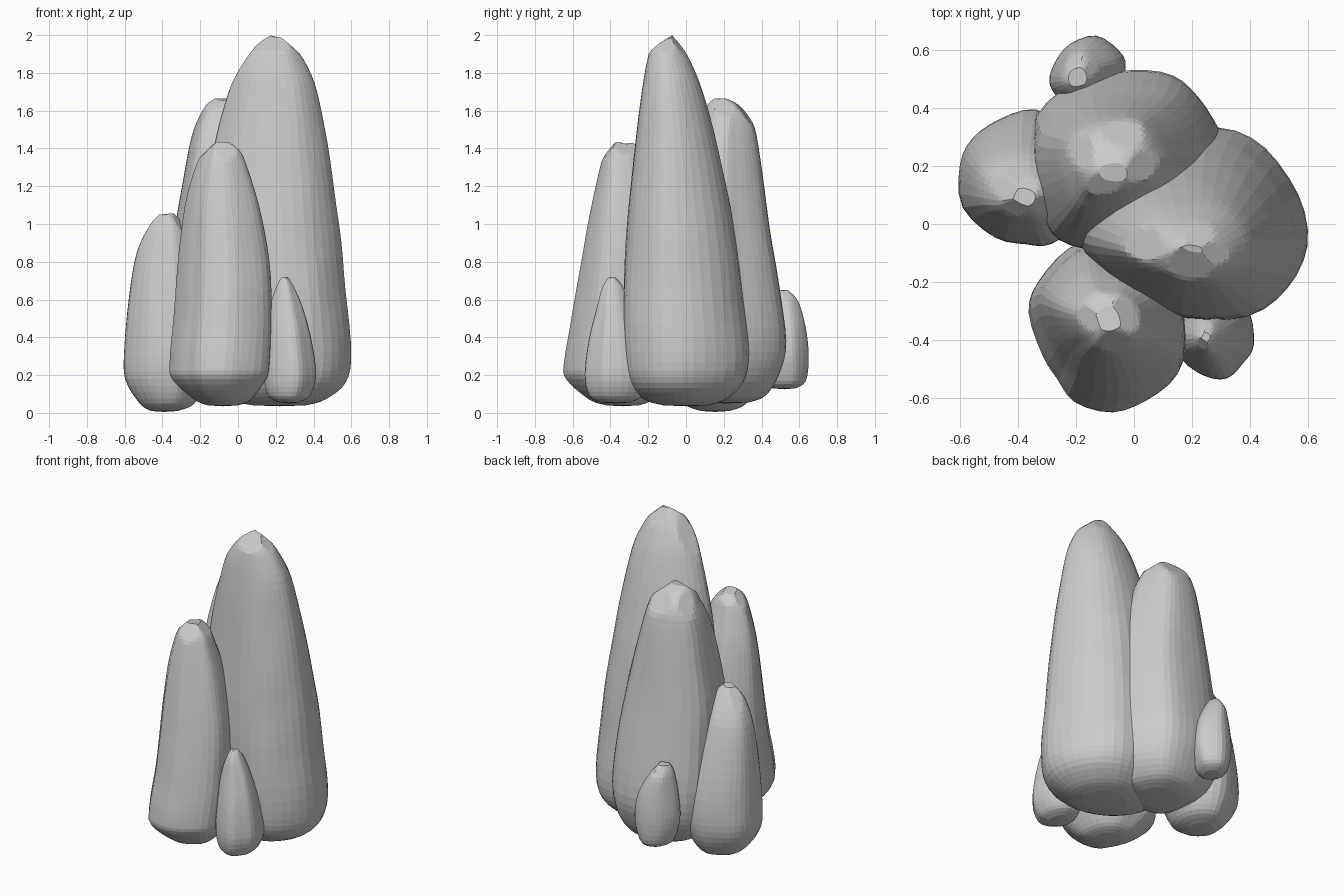
import bpy, bmesh, math, random
from mathutils import Vector, noise

random.seed(4)
STEPS = 4


def spline(a, b, c, d, t):
    # Catmull-Rom blend between b and c
    return 0.5 * (2*b + (c-a)*t + (2*a-5*b+4*c-d)*t*t + (3*b-a-3*c+d)*t**3)


def smooth_outline(pts):
    """Closed, softly rounded cross-section scaled to the -1..1 square."""
    n, out = len(pts), []
    for i in range(n):
        quad = [pts[(i + k) % n] for k in (-1, 0, 1, 2)]
        for s in range(3):
            out.append([spline(*v, s / 3) for v in zip(*quad)])
    for ax in (0, 1):
        lo, hi = min(p[ax] for p in out), max(p[ax] for p in out)
        for p in out:
            p[ax] = 2 * (p[ax] - lo) / (hi - lo) - 1
    return out


def rock(name, outline, rows, size, chips=4):
    """Loft an outline through rows of (z, x min, x max, y min, y max)."""
    outline = smooth_outline(outline)
    sides, n = len(outline), len(rows)
    rings = []
    for i in range(n - 1):
        quad = [rows[max(0, min(n-1, i + k))] for k in (-1, 0, 1, 2)]
        for s in range(STEPS):
            rings.append([spline(*v, s / STEPS) for v in zip(*quad)])
    rings.append(rows[-1])

    bm = bmesh.new()
    loops = []
    for z, x0, x1, y0, y1 in rings:
        cx, cy = (x0 + x1) / 2, (y0 + y1) / 2
        loop = []
        for u, v in outline:
            dx, dy = (x1 - x0) / 2 * u, (y1 - y0) / 2 * v
            w = 1 + 0.02 * noise.noise(Vector(((cx+dx)*5, (cy+dy)*5, z*3)))
            loop.append(bm.verts.new((cx + dx*w, cy + dy*w, z)))
        loops.append(loop)
    for lo, hi in zip(loops, loops[1:]):
        for k in range(sides):
            j = (k + 1) % sides
            bm.faces.new((lo[k], lo[j], hi[j], hi[k]))
    bm.faces.new(loops[-1])
    # Shallow domed underside
    z, x0, x1, y0, y1 = rows[0]
    tip = bm.verts.new(((x0+x1)/2, (y0+y1)/2, z - 0.005))
    for k in range(sides):
        bm.faces.new((tip, loops[0][(k + 1) % sides], loops[0][k]))

    # Chiselled facets around the crown
    start = random.uniform(0, 6.28)
    for i in range(chips):
        t = start + i * 2 * math.pi / chips + random.uniform(-0.3, 0.3)
        nrm = Vector((math.cos(t), math.sin(t), random.uniform(0.6, 1.3))).normalized()
        limit = max(v.co.dot(nrm) for v in bm.verts) - 0.022 * size
        for v in bm.verts:
            over = v.co.dot(nrm) - limit
            if over > 0:
                v.co -= nrm * over

    bmesh.ops.recalc_face_normals(bm, faces=bm.faces)
    mesh = bpy.data.meshes.new(name)
    bm.to_mesh(mesh)
    bm.free()
    obj = bpy.data.objects.new(name, mesh)
    bpy.context.collection.objects.link(obj)


# Tallest column
rock("main_column", [
    (1, -.24), (.92, .3), (.62, .79), (.2, 1), (-.4, .87), (-.82, .5), (-1, 0),
    (-.87, -.38), (-.54, -.76), (-.03, -1), (.49, -.97), (.82, -.67)], [
    (0.04, 0.08, 0.36, -0.12, 0.12), (0.07, -0.05, 0.46, -0.22, 0.21),
    (0.16, -0.15, 0.57, -0.305, 0.30), (0.32, -0.18, 0.60, -0.33, 0.33),
    (0.65, -0.19, 0.57, -0.33, 0.30), (1.0, -0.18, 0.535, -0.31, 0.25),
    (1.4, -0.13, 0.48, -0.27, 0.17), (1.7, -0.05, 0.42, -0.235, 0.09),
    (1.85, 0.01, 0.36, -0.21, 0.03), (1.94, 0.09, 0.30, -0.18, -0.02),
    (2.0, 0.17, 0.25, -0.11, -0.06)], 1.0)

# Second column behind it
rock("back_column", [
    (1, 0), (.88, .35), (.68, .71), (.42, .95), (0, 1), (-.54, .88), (-.95, .5),
    (-1, -.05), (-.9, -.55), (-.72, -.88), (-.3, -1), (.3, -.92), (.85, -.5)], [
    (0.055, -0.14, 0.12, 0.1, 0.33), (0.09, -0.24, 0.22, 0.0, 0.42),
    (0.2, -0.33, 0.31, -0.07, 0.49), (0.38, -0.35, 0.33, -0.09, 0.53),
    (0.7, -0.35, 0.31, -0.09, 0.49), (1.0, -0.33, 0.26, -0.07, 0.44),
    (1.4, -0.26, 0.15, 0.01, 0.385), (1.56, -0.21, 0.09, 0.08, 0.345),
    (1.63, -0.17, 0.04, 0.11, 0.28), (1.665, -0.12, -0.02, 0.14, 0.21)], 0.8)

# Front column
rock("front_column", [
    (1, -.15), (.85, .5), (.4, .93), (-.1, 1), (-.48, .95), (-.88, .56), (-1, .2),
    (-.82, -.3), (-.63, -.6), (-.4, -.88), (.1, -1), (.55, -.84), (.92, -.55)], [
    (0.04, -0.16, 0.0, -0.42, -0.25), (0.07, -0.23, 0.07, -0.51, -0.18),
    (0.18, -0.35, 0.15, -0.635, -0.09), (0.28, -0.36, 0.17, -0.645, -0.07),
    (0.5, -0.34, 0.18, -0.605, -0.07), (0.8, -0.315, 0.165, -0.555, -0.09),
    (1.1, -0.28, 0.11, -0.5, -0.15), (1.3, -0.225, 0.05, -0.455, -0.21),
    (1.39, -0.18, 0.01, -0.425, -0.24), (1.435, -0.14, -0.04, -0.37, -0.28)], 0.7)

# Left column
rock("left_column", [
    (1, 0), (.75, .65), (.15, 1), (-.38, .87), (-.82, .57), (-1, .17),
    (-.95, -.45), (-.47, -.9), (0, -1), (.4, -.98), (.85, -.6)], [
    (0.01, -0.46, -0.32, 0.08, 0.23), (0.05, -0.52, -0.23, -0.01, 0.32),
    (0.18, -0.595, -0.16, -0.065, 0.385), (0.35, -0.6, -0.15, -0.075, 0.39),
    (0.6, -0.58, -0.18, -0.05, 0.34), (0.85, -0.535, -0.23, -0.01, 0.26),
    (0.99, -0.47, -0.28, 0.02, 0.18), (1.055, -0.42, -0.34, 0.06, 0.13)], 0.5)

# Small stone at the front right
rock("small_front_stone", [
    (1, -.3), (.9, .4), (.4, .95), (-.4, .9), (-.95, .1), (-.78, -.55),
    (-.2, -.92), (.35, -.97), (.75, -.65)], [
    (0.055, 0.22, 0.32, -0.45, -0.3), (0.09, 0.16, 0.38, -0.51, -0.23),
    (0.2, 0.135, 0.415, -0.535, -0.2), (0.38, 0.145, 0.39, -0.515, -0.23),
    (0.55, 0.165, 0.345, -0.475, -0.29), (0.66, 0.2, 0.3, -0.445, -0.33),
    (0.72, 0.23, 0.265, -0.41, -0.37)], 0.3)

# Small stone at the back
rock("small_back_stone", [
    (1, .15), (.83, .6), (.23, 1), (-.46, .78), (-.85, .3), (-1, -.25),
    (-.7, -.7), (-.1, -1), (.7, -.7)], [
    (0.13, -0.21, -0.11, 0.46, 0.58), (0.17, -0.26, -0.06, 0.42, 0.635),
    (0.3, -0.29, -0.03, 0.39, 0.65), (0.45, -0.28, -0.05, 0.4, 0.635),
    (0.59, -0.255, -0.12, 0.43, 0.595), (0.65, -0.23, -0.16, 0.47, 0.54)], 0.25)
